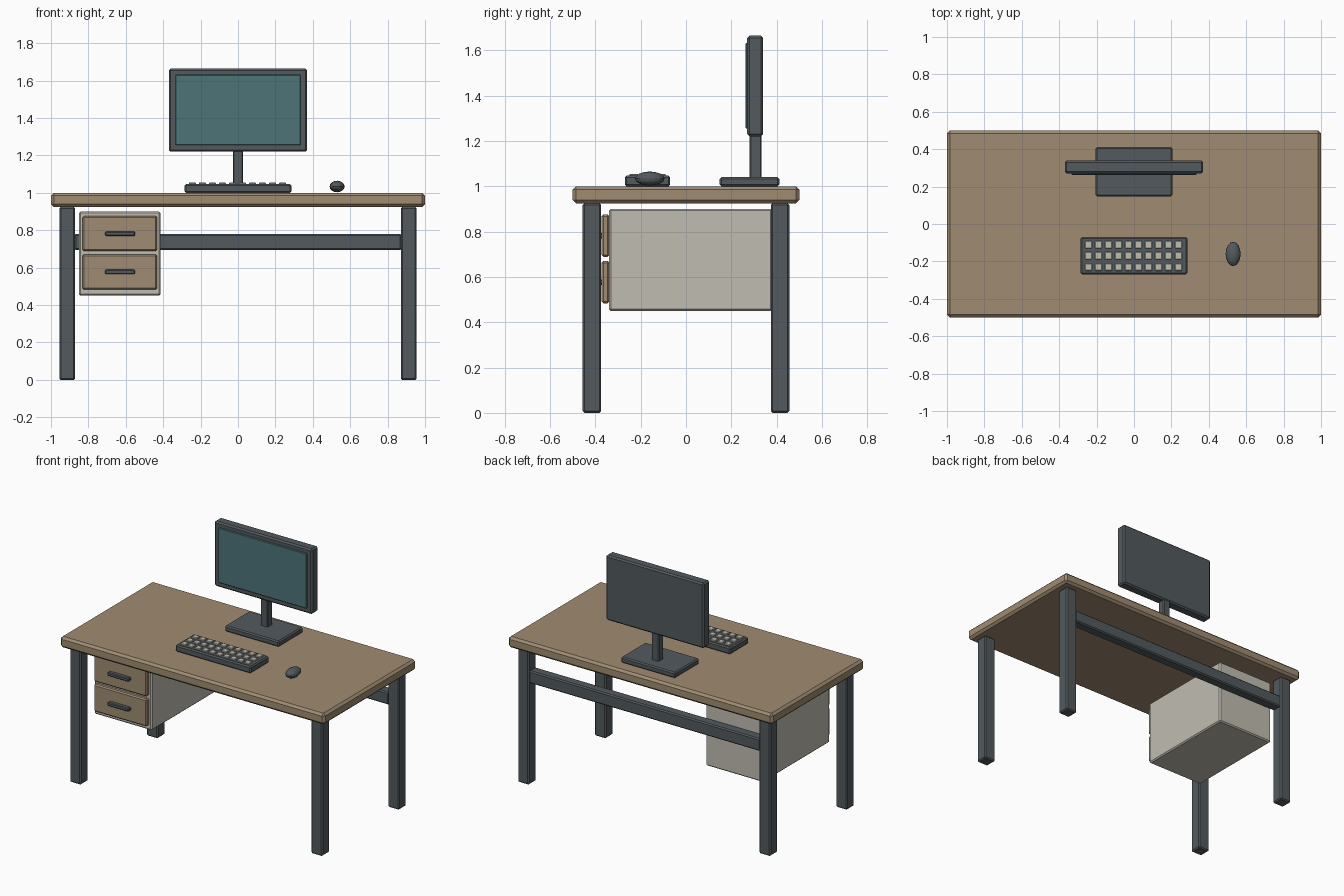
import bpy

cube = bpy.data.objects.get("Cube")
if cube:
    bpy.data.objects.remove(cube, do_unlink=True)


def material(name, r, g, b):
    m = bpy.data.materials.new(name)
    m.use_nodes = True
    m.diffuse_color = (r, g, b, 1)
    m.node_tree.nodes["Principled BSDF"].inputs["Base Color"].default_value = (r, g, b, 1)
    return m


wood = material("warm wood", 0.35, 0.26, 0.165)
metal = material("dark grey metal", 0.085, 0.102, 0.112)
cream = material("cream paint", 0.53, 0.51, 0.44)
glass = material("teal screen", 0.075, 0.175, 0.19)


def box(name, mat, x, y, z, bevel=0.008):
    """Bevelled box spanning the given (low, high) ranges."""
    bpy.ops.mesh.primitive_cube_add(size=1, location=[sum(r) / 2 for r in (x, y, z)])
    ob = bpy.context.object
    ob.name = name
    ob.scale = [r[1] - r[0] for r in (x, y, z)]
    bpy.ops.object.transform_apply(location=False, rotation=False, scale=True)
    ob.data.materials.append(mat)
    mod = ob.modifiers.new("edge bevel", "BEVEL")
    mod.width = bevel
    mod.segments = 1
    return ob


def around(centre, size):
    return (centre - size / 2, centre + size / 2)


# Desk top, legs and back rail
box("desktop", wood, (-1, 1), (-0.5, 0.5), (0.925, 1.0), 0.015)
for side, x in (("left", 0.913), ("right", -0.913)):
    for end, y in (("front", -0.415), ("back", 0.415)):
        box(f"{end}_{side}_leg", metal, around(x, 0.085), around(y, 0.082), (0, 0.925))
box("back_rail", metal, (-0.875, 0.875), (0.38, 0.45), (0.695, 0.78))

# Drawer cabinet
box("drawer_cabinet", cream, (-0.85, -0.415), (-0.34, 0.38), (0.45, 0.9))
for level, z in (("lower", 0.577), ("upper", 0.782)):
    box(f"{level}_drawer_front", wood, around(-0.632, 0.4), (-0.372, -0.338), around(z, 0.187))
    box(f"{level}_drawer_handle", metal, around(-0.63, 0.16), (-0.4, -0.368), around(z, 0.024), 0.005)

# Monitor
box("monitor_base", metal, around(0, 0.41), (0.148, 0.412), (1.0, 1.04))
box("monitor_stand", metal, around(0, 0.056), (0.28, 0.334), (1.03, 1.24), 0.006)
box("monitor_case", metal, around(0, 0.74), (0.27, 0.34), (1.22, 1.665), 0.01)
box("monitor_screen", glass, around(0, 0.67), (0.262, 0.275), (1.255, 1.632), 0.004)

# Keyboard
box("keyboard", metal, around(0, 0.57), around(-0.17, 0.2), (1.0, 1.047))
for row in range(3):
    for col in range(10):
        box(f"key_{row}_{col}", cream, around((col - 4.5) * 0.0535 - 0.003, 0.038),
            around(-0.17 + (1 - row) * 0.06, 0.04), (1.04, 1.055), 0.003)

# Mouse
bpy.ops.mesh.primitive_uv_sphere_add(segments=16, ring_count=8, radius=1, location=(0.53, -0.16, 1.034))
mouse = bpy.context.object
mouse.name = "mouse"
mouse.scale = (0.04, 0.065, 0.031)
bpy.ops.object.transform_apply(location=False, rotation=False, scale=True)
mouse.data.materials.append(metal)
